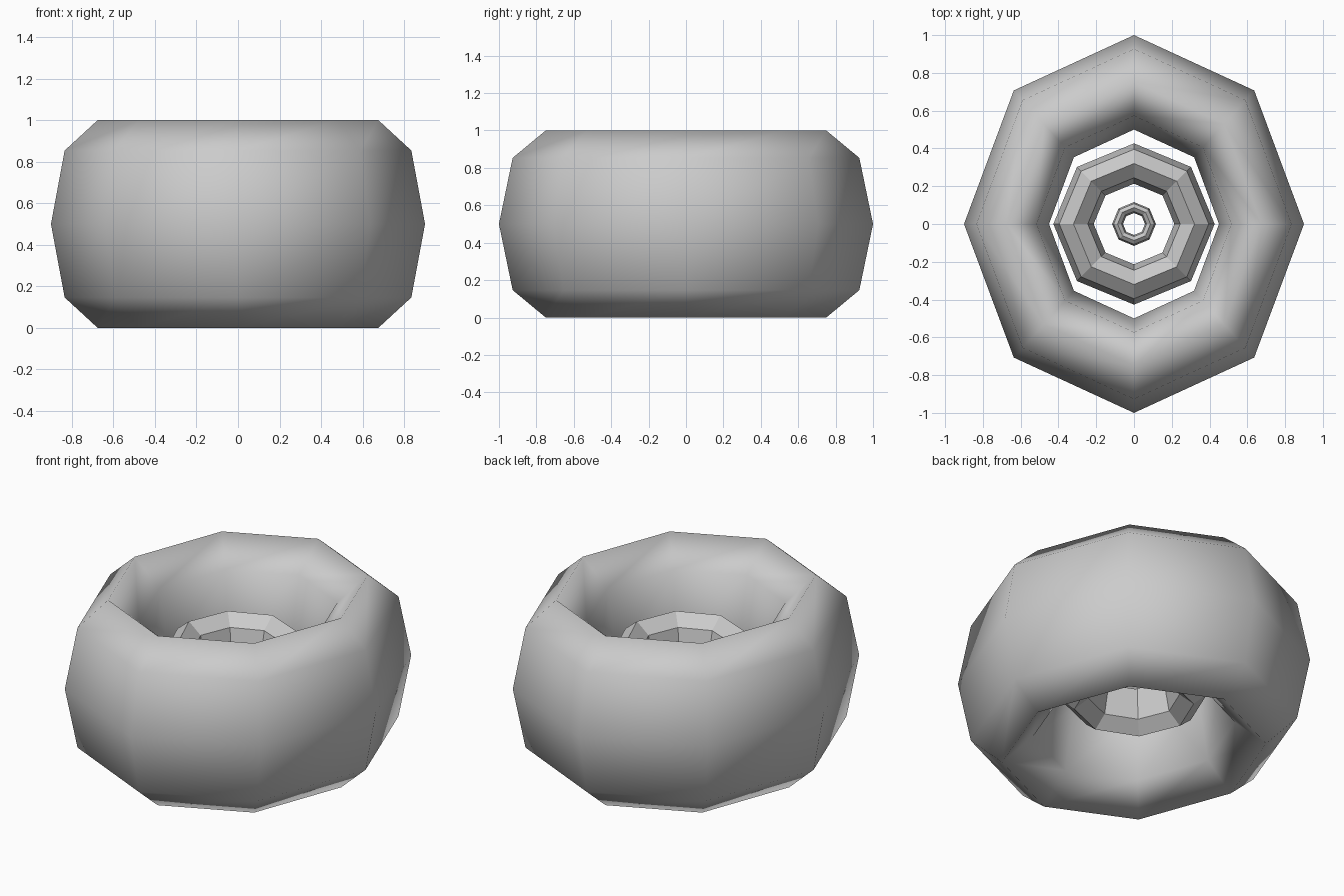
import bpy

# Remove the default cube
cube = bpy.data.objects.get("Cube")
if cube:
    bpy.data.objects.remove(cube, do_unlink=True)

# Single plain grey
GREY = (0.6, 0.6, 0.6, 1.0)
grey = bpy.data.materials.new("plain_grey")
grey.use_nodes = True
grey.diffuse_color = GREY
grey.node_tree.nodes["Principled BSDF"].inputs["Base Color"].default_value = GREY


def ring(name, radius, width=1.0, smooth=False):
    """Eight-sided ring, tube three times thinner than its path, stretched to twice the height."""
    bpy.ops.mesh.primitive_torus_add(
        major_segments=8, minor_segments=8,
        major_radius=0.75 * radius, minor_radius=0.25 * radius,
        location=(0, 0, 0.5))
    obj = bpy.context.object
    obj.name = name
    obj.scale = (width, 1, 2)
    bpy.ops.object.transform_apply(location=False, rotation=False, scale=True)
    if smooth:
        bpy.ops.object.shade_smooth()
    else:
        bpy.ops.object.shade_flat()
    obj.data.materials.append(grey)
    return obj


# Three nested rings, the outer one smooth and narrowed across
ring("outer_ring", 1.0, width=0.9, smooth=True)
ring("middle_ring", 0.427)
ring("inner_ring", 0.116)
